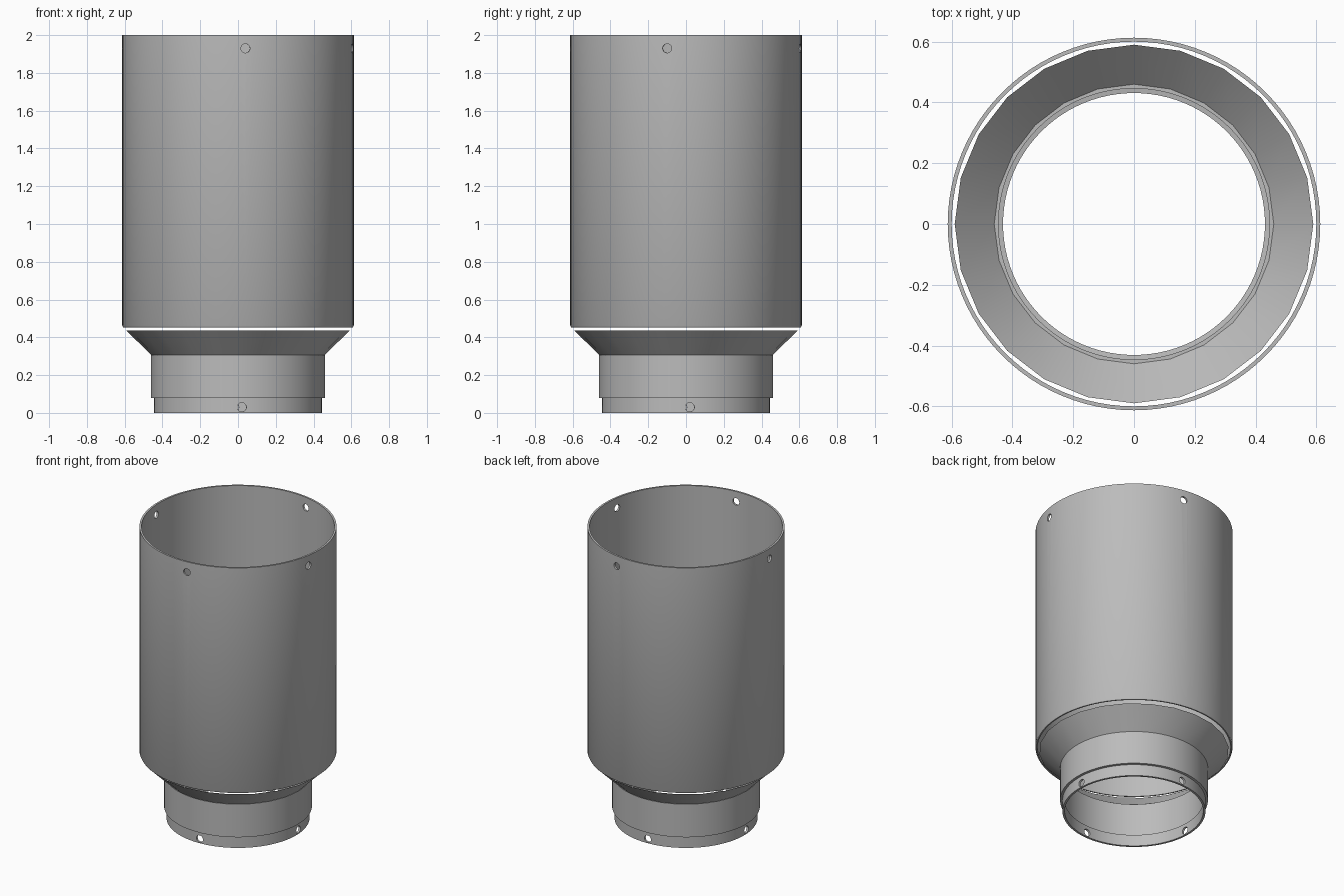
import bpy, bmesh
from math import sin, cos, pi, radians
from mathutils import Matrix, Vector

default = bpy.data.objects.get("Cube")
if default:
    bpy.data.objects.remove(default, do_unlink=True)

steel = bpy.data.materials.new("grey_steel")
steel.use_nodes = True
GREY = (0.5, 0.5, 0.5, 1)
steel.diffuse_color = GREY
steel.node_tree.nodes["Principled BSDF"].inputs["Base Color"].default_value = GREY


def make_object(name, bm):
    mesh = bpy.data.meshes.new(name)
    bm.to_mesh(mesh)
    bm.free()
    mesh.materials.append(steel)
    obj = bpy.data.objects.new(name, mesh)
    bpy.context.collection.objects.link(obj)
    return obj


def activate(obj):
    bpy.ops.object.select_all(action='DESELECT')
    obj.select_set(True)
    bpy.context.view_layer.objects.active = obj


def lathe(name, profile, segments, closed=True):
    """Turn an (r, z) profile, listed anticlockwise, around the z axis."""
    bm = bmesh.new()
    rings = []
    for r, z in profile:
        angles = [2 * pi * i / segments for i in range(segments)]
        rings.append([bm.verts.new((r * cos(a), r * sin(a), z)) for a in angles])
    pairs = list(zip(rings, rings[1:]))
    if closed:
        pairs.append((rings[-1], rings[0]))
    for low, high in pairs:
        for i in range(segments):
            j = (i + 1) % segments
            bm.faces.new((low[i], low[j], high[j], high[i]))
    return make_object(name, bm)


def drill(obj, angles, radius, z, hole=0.024):
    """Cut round radial holes through the wall at the given angles."""
    bm = bmesh.new()
    for angle in map(radians, angles):
        out = Vector((cos(angle), sin(angle), 0))
        place = Matrix.Translation(out * radius + Vector((0, 0, z)))
        turn = out.to_track_quat('Z', 'Y').to_matrix().to_4x4()
        bmesh.ops.create_cone(bm, cap_ends=True, segments=20, radius1=hole,
                              radius2=hole, depth=0.12, matrix=place @ turn)
    cutter = make_object("hole_cutter", bm)
    cutter.hide_render = True
    activate(obj)
    mod = obj.modifiers.new("holes", 'BOOLEAN')
    mod.operation, mod.solver, mod.object = 'DIFFERENCE', 'EXACT', cutter
    bpy.ops.object.modifier_apply(modifier=mod.name)
    bpy.data.objects.remove(cutter, do_unlink=True)


# Wide upper pipe with a slightly rounded-in lower rim
outer_pipe = lathe("outer_pipe", [(0.6, 0.453), (0.608, 0.453), (0.613, 0.462),
                                  (0.613, 2), (0.6, 2)], 96)
drill(outer_pipe, (-86.3, -9.4, 80.3, 183), 0.606, 1.93)

# Faceted sheet cone below the pipe, with an open gap at its upper rim
cone = lathe("reducer_cone", [(0.458, 0.305), (0.59, 0.435)], 24, closed=False)

# Narrow neck stepping in to the lower collar
neck = lathe("stepped_neck", [(0.431, 0), (0.445, 0), (0.445, 0.078), (0.46, 0.08),
                              (0.46, 0.307), (0.446, 0.307), (0.446, 0.08),
                              (0.431, 0.078)], 96)
drill(neck, [2.6 + 90 * k for k in range(4)], 0.438, 0.03)

for part in (outer_pipe, cone, neck):
    activate(part)
    bpy.ops.object.shade_smooth_by_angle(angle=radians(30))
